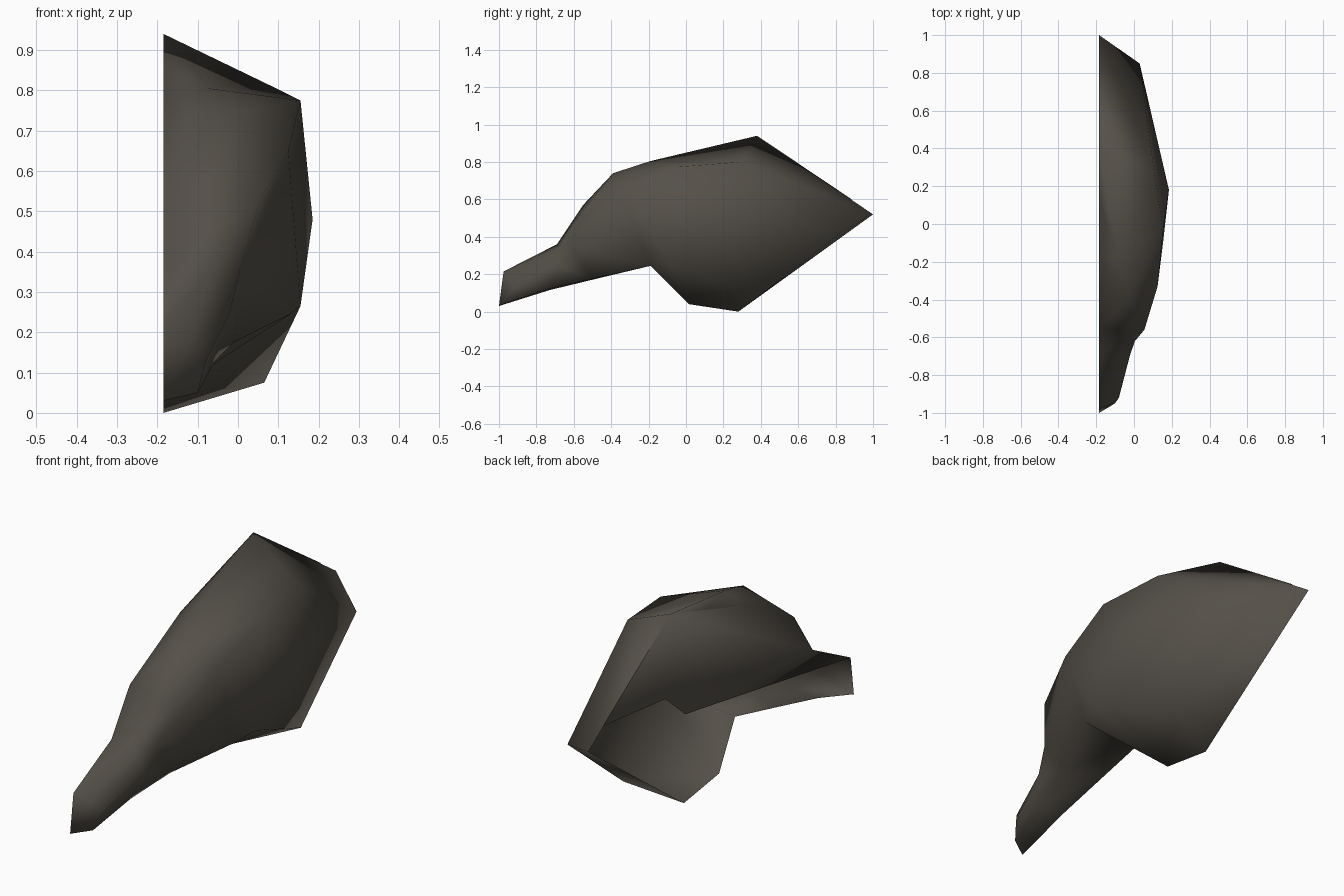
import bpy, bmesh

if "Cube" in bpy.data.objects:
    bpy.data.objects.remove(bpy.data.objects["Cube"])

# Head half-shell: rings run from the spine over the side to the underside.
CUT = -0.185
TIP, BACK = (CUT, 1.0, .52), (.03, .85, .44)
rings = [
    # nose
    [(CUT, -.975, .215), (-.11, -.95, .19), (-.08, -.92, .13), (-.1, -.95, .05), (CUT, -1, .03)],
    # muzzle
    [(CUT, -.69, .36), (-.07, -.68, .35), (-.02, -.69, .25), (-.06, -.72, .125), (CUT, -.73, .115)],
    # eye line
    [(CUT, -.55, .57), (.055, -.56, .53), (.005, -.62, .355), (-.01, -.5, .175), (CUT, -.42, .19)],
    # brow
    [(CUT, -.17, .77), (-.03, -.39, .74), (.125, -.33, .65), (.13, -.19, .245), (CUT, -.105, .265)],
    # cheek and jaw front
    [(CUT, .12, .86), (-.075, -.19, .805), (.155, -.03, .775), (.155, -.09, .265), (CUT, .015, .04)],
    # crown and jaw corner
    [(CUT, .38, .94), (.105, .29, .80), (.185, .18, .48), (.065, .38, .075), (CUT, .28, 0)],
    # back point
    [TIP, TIP, BACK, BACK, TIP],
]

bm = bmesh.new()
cache = {}


def vert(p):
    if p not in cache:
        cache[p] = bm.verts.new(p)
    return cache[p]


def face(*points):
    unique = list(dict.fromkeys(points))
    if len(unique) > 2:
        bm.faces.new([vert(p) for p in unique])


for n, (a, b) in enumerate(zip(rings, rings[1:])):
    for i in range(4):
        if n == 4:  # crown folds the other way
            face(a[i], b[i], a[i + 1])
            face(b[i], b[i + 1], a[i + 1])
        else:
            face(a[i], b[i], b[i + 1])
            face(a[i], b[i + 1], a[i + 1])
face(*rings[0])  # nose cap

# Inner wall closing the upper head along the cut
spine = [r[0] for r in rings]
low = [(CUT, .42, .55), (CUT, .27, .42)]
face(spine[0], *spine[1:6], (CUT, .887, .60), *low)

bmesh.ops.recalc_face_normals(bm, faces=bm.faces[:])
if sum(f.normal.x * f.calc_area() for f in bm.faces if f.calc_center_median().x > CUT + .01) < 0:
    bmesh.ops.reverse_faces(bm, faces=bm.faces[:])
for f in bm.faces:
    f.smooth = True

mesh = bpy.data.meshes.new("head_half")
bm.to_mesh(mesh)
bm.free()
obj = bpy.data.objects.new("head_half", mesh)
bpy.context.collection.objects.link(obj)

mat = bpy.data.materials.new("grey_brown")
mat.diffuse_color = (.09, .08, .066, 1)
mat.use_nodes = True
mat.node_tree.nodes["Principled BSDF"].inputs["Base Color"].default_value = mat.diffuse_color
mesh.materials.append(mat)
